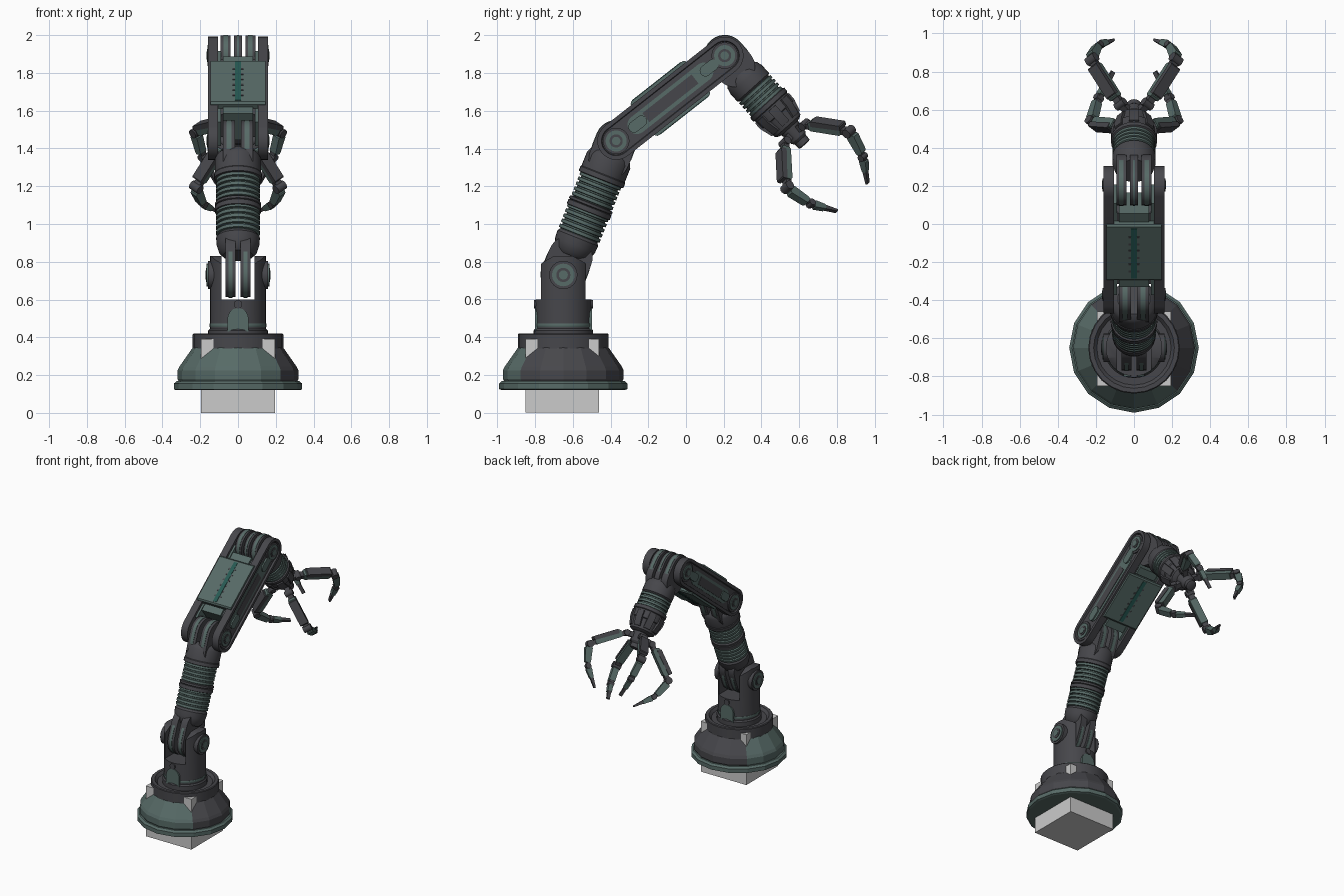
import bpy, bmesh, math
from mathutils import Matrix, Vector

if "Cube" in bpy.data.objects:
    bpy.data.objects.remove(bpy.data.objects["Cube"])


def material(name, rgb):
    m = bpy.data.materials.new(name)
    m.diffuse_color = (*rgb, 1)
    m.use_nodes = True
    m.node_tree.nodes["Principled BSDF"].inputs["Base Color"].default_value = m.diffuse_color
    return m


DARK = material("dark_metal", (0.062, 0.062, 0.070))
GREEN = material("green_metal", (0.095, 0.145, 0.135))
TEAL = material("teal_trim", (0.02, 0.10, 0.085))


def finish(name, bm, M, *mats):
    bmesh.ops.recalc_face_normals(bm, faces=bm.faces[:])
    me = bpy.data.meshes.new(name)
    bm.to_mesh(me)
    bm.free()
    ob = bpy.data.objects.new(name, me)
    ob.matrix_world = M
    for m in mats:
        if m:
            me.materials.append(m)
    bpy.context.collection.objects.link(ob)
    return ob


def lathe(name, prof, M, mat, segs=32):
    """Solid of revolution about local z from (radius, z) points."""
    bm = bmesh.new()
    rings = [[bm.verts.new((r * math.cos(2 * math.pi * i / segs), r * math.sin(2 * math.pi * i / segs), z))
              for i in range(segs)] for r, z in prof]
    for a, b in zip(rings, rings[1:]):
        for i in range(segs):
            j = (i + 1) % segs
            bm.faces.new((a[i], a[j], b[j], b[i]))
    bm.faces.new(rings[0])
    bm.faces.new(rings[-1])
    return finish(name, bm, M, mat)


def slab(name, prof, x0, x1, M, mat, recess=0):
    """Extrude a local (y, z) outline from x0 to x1; optionally recess the x1 face."""
    bm = bmesh.new()
    a = [bm.verts.new((x0, y, z)) for y, z in prof]
    b = [bm.verts.new((x1, y, z)) for y, z in prof]
    bm.faces.new(a)
    cap = bm.faces.new(b)
    for i in range(len(prof)):
        j = (i + 1) % len(prof)
        bm.faces.new((a[i], a[j], b[j], b[i]))
    bmesh.ops.recalc_face_normals(bm, faces=bm.faces[:])
    if recess:
        bmesh.ops.inset_region(bm, faces=[cap], thickness=0.022, depth=0)
        bmesh.ops.inset_region(bm, faces=[cap], thickness=0.004, depth=-recess)
    return finish(name, bm, M, mat)


def rect(y0, y1, z0, z1):
    return [(y0, z0), (y1, z0), (y1, z1), (y0, z1)]


def stadium(r, z0, z1, yc=0, n=14):
    arc = [math.pi * i / n for i in range(n + 1)]
    return ([(yc + r * math.cos(t), z1 + r * math.sin(t)) for t in arc] +
            [(yc - r * math.cos(t), z0 - r * math.sin(t)) for t in arc])


def circle(r, y, z, n=24):
    return [(y + r * math.cos(2 * math.pi * i / n), z + r * math.sin(2 * math.pi * i / n)) for i in range(n)]


def frame(p, q):
    """Local z runs from p to q in the (y, z) plane, local x stays world x."""
    d = Vector((0, q[0] - p[0], q[1] - p[1])).normalized()
    x = Vector((1, 0, 0))
    y = d.cross(x)
    M = Matrix((x, y, d)).transposed().to_4x4()
    M.translation = (0, *p)
    return M


def ribs(name, r, z0, z1, n, M, mat):
    step, prof = (z1 - z0) / n, []
    for i in range(n):
        z = z0 + i * step
        prof += [(r - 0.012, z), (r - 0.012, z + step * .25), (r, z + step * .35), (r, z + step * .95)]
    return lathe(name, prof + [(r - 0.012, z1)], M, mat)


def pivot(name, M, y, z, r, x):
    """Stepped pivot cap on both sides of a joint."""
    for s, side in ((1, "right"), (-1, "left")):
        for k, (rr, h, m) in enumerate(((1, 0, DARK), (.8, .006, GREEN), (.5, .010, DARK), (.32, .013, GREEN))):
            slab(f"{name}_{side}_{k}", circle(r * rr, y, z), s * (x - .05), s * (x + h), M, m)


def boolean(ob, cutter, op):
    mod = ob.modifiers.new(op, 'BOOLEAN')
    mod.object, mod.operation, mod.solver = cutter, op, 'EXACT'
    bpy.context.view_layer.objects.active = ob
    bpy.ops.object.modifier_apply(modifier=mod.name)
    bpy.data.objects.remove(cutter)


W = Matrix()
BASE = Matrix.Translation((0, -0.65, 0))
SHOULDER, ELBOW, WRIST, HUB = (-0.65, 0.73), (-0.37, 1.44), (0.205, 1.892), (0.70, 1.342)

# Mounting block and conical base with a two-tone shell
slab("mounting_block", rect(-0.85, -0.46, 0, 0.39), -0.195, 0.195, W, None)
lathe("base_flange", [(.325, .12), (.34, .125), (.34, .155), (.325, .168), (.3, .17)], BASE, GREEN, 16)
shell = lathe("base_shell", [(.31, .16), (.32, .18), (.32, .225), (.31, .245), (.24, .345), (.2, .345)], BASE, GREEN, 16)
shell.data.materials.append(DARK)
for f in shell.data.polygons:
    az = math.degrees(math.atan2(f.center.y, f.center.x)) % 360
    f.material_index = 0 if 140 < az < 315 else 1
lathe("base_ring", [(.235, .335), (.24, .34), (.24, .415), (.235, .42), (.212, .42), (.195, .40), (.17, .40)], BASE, DARK, 24)

# Shoulder pedestal: cylinder trimmed to rounded ears and slotted
ped = lathe("pedestal", [(.148, .39), (.148, .86)], BASE, DARK, 32)
ears = [(-.9, .3), (-.4, .3), (-.4, .765), (-.51, .77), (-.545, .80), (-.60, .83), (-.70, .83), (-.755, .80), (-.79, .77), (-.9, .765)]
boolean(ped, slab("ear_cutter", ears, -.3, .3, W, None), 'INTERSECT')
boolean(ped, slab("slot_cutter", rect(-.9, -.4, .6, .9), -.088, .088, W, None), 'DIFFERENCE')
lathe("pedestal_collar", [(.158, .40), (.158, .435), (.15, .445)], BASE, DARK)
lathe("pedestal_band", [(.15, .455), (.151, .457), (.151, .471), (.15, .473)], BASE, GREEN)
for s, side in ((-1, "front"), (1, "back")):
    R = BASE @ Matrix.Rotation(math.pi / 2, 4, 'Z')
    slab("pedestal_hatch_" + side, rect(-.055, .055, .43, .50)[:2] + stadium(.055, .43, .50)[:15], s * .10, s * .151, R, GREEN)
    slab("pedestal_stud_" + side, circle(.022, 0, .575), s * .10, s * .156, R, DARK)
pivot("shoulder_pivot", W, *SHOULDER, .075, .16)

# Lower arm: twin tongues, sleeves and ribbed bellows
L = frame(SHOULDER, ELBOW)
for s, side in ((1, "right"), (-1, "left")):
    slab("lower_tongue_" + side, stadium(.118, 0, .10), s * .013, s * .066, L, DARK)
    slab("elbow_tongue_" + side, stadium(.108, .66, .763), s * .015, s * .08, L, DARK)
    slab("lower_tongue_trim_" + side, stadium(.121, 0, .06), s * .03, s * .05, L, GREEN)
    slab("elbow_tongue_trim_" + side, stadium(.111, .70, .763), s * .035, s * .06, L, GREEN)
lathe("lower_sleeve", [(.08, .11), (.10, .13), (.113, .17), (.116, .21), (.105, .225)], L, DARK)
ribs("bellows_lower", .116, .22, .365, 5, L, GREEN)
lathe("bellows_ring", [(.11, .355), (.122, .36), (.122, .385), (.115, .388), (.122, .392), (.122, .405), (.11, .41)], L, DARK)
ribs("bellows_upper", .116, .405, .545, 5, L, GREEN)
lathe("upper_sleeve", [(.11, .54), (.127, .545), (.127, .57), (.123, .575), (.123, .655), (.112, .68), (.085, .70)], L, DARK)

# Upper arm: recessed side plates joined by a panelled block
U = frame(ELBOW, WRIST)
LEN = (Vector(WRIST) - Vector(ELBOW)).length
for s, side in ((1, "right"), (-1, "left")):
    slab("arm_plate_" + side, stadium(.1, 0, LEN), s * .105, s * .16, U, DARK, recess=.014)
    slab("arm_channel_" + side, stadium(.05, .14, LEN - .14), s * .12, s * .149, U, GREEN)
    slab("arm_rail_" + side, rect(-.03, .03, .2, LEN - .2), s * .12, s * .153, U, DARK)
    for k, z in enumerate((.09, LEN - .16)):
        slab(f"arm_pad_{side}_{k}", stadium(.03, z + .03, z + .08), s * .12, s * .159, U, GREEN)
pivot("elbow_pivot", U, 0, 0, .07, .155)
pivot("wrist_pivot", U, 0, LEN, .07, .155)
slab("arm_core", rect(-.075, .075, .13, LEN - .13), -.106, .106, U, DARK)
slab("arm_panel", [(-.115, .19), (-.105, .18), (.105, .18), (.115, .19), (.115, .54), (.105, .55), (-.105, .55), (-.115, .54)],
     -.145, .145, U, GREEN)
slab("panel_strip", rect(-.118, .118, .20, .53), -.015, .015, U, TEAL)
for i in range(6):
    slab(f"panel_notch_{i}", rect(-.117, .117, .24 + i * .045, .252 + i * .045), -.03, .03, U, DARK)
for k, (z0, z1) in enumerate(((.12, .175), (.555, .61))):
    slab(f"arm_bracket_{k}", rect(-.09, .09, z0, z1), -.08, .08, U, GREEN)
    for s in (1, -1):
        slab(f"arm_cheek_{k}_{s}", rect(-.08, .08, z0 - .06 * (1 - k), z1 + .06 * k), s * .09, s * .106, U, GREEN)

# Forearm: triple tongue, ribs and tapered gripper body
F = frame(WRIST, HUB)
for i, (a, b) in enumerate(((-.092, -.04), (-.02, .02), (.04, .092))):
    slab(f"wrist_tongue_{i}", stadium(.107, 0, .08), a, b, F, DARK)
    slab(f"wrist_tongue_trim_{i}", stadium(.110, 0, .05), a + .014, b - .014, F, GREEN)
lathe("forearm_sleeve", [(.08, .11), (.105, .14), (.113, .17), (.113, .225), (.1, .235)], F, DARK)
ribs("forearm_bellows", .112, .23, .335, 4, F, GREEN)
lathe("gripper_body", [(.105, .33), (.121, .337), (.121, .36), (.114, .365), (.112, .42), (.104, .425), (.09, .50),
                       (.075, .51), (.058, .515), (.05, .585), (.038, .60), (.038, .63), (.025, .635)], F, DARK, 24)
for i in range(8):
    R = F @ Matrix.Rotation(i * math.pi / 4, 4, 'Z')
    slab(f"gripper_lug_{i}", [(.08, .37), (.121, .375), (.119, .42), (.10, .485), (.08, .485)], -.025, .025, R, DARK)


def limb(name, p, q, t0, t1, w, M, mat):
    """Tapered bar between two (radial, axial) points."""
    p, q = Vector(p), Vector(q)
    d = (q - p).normalized()
    n = Vector((d.y, -d.x))
    c = d * min(t0, t1) * .4
    pts = [p + n * t0 * .7, p + c + n * t0, q - c + n * t1, q + n * t1 * .7,
           q - n * t1 * .7, q - c - n * t1, p + c - n * t0, p - n * t0 * .7]
    return slab(name, [tuple(v) for v in pts], -w, w, M, mat)


# Four identical fingers set diagonally around the gripper axis
K = [(.10, .555), (.312, .74), (.262, .888), (.155, 1.01)]
for i in range(4):
    R = F @ Matrix.Rotation(math.pi / 4 + i * math.pi / 2, 4, 'Z')
    f = f"finger_{i}_"
    limb(f + "mount", (.03, .545), K[0], .02, .018, .018, R, DARK)
    limb(f + "proximal_core", K[0], K[1], .016, .016, .020, R, DARK)
    limb(f + "proximal_shell", (.135, .575), (.29, .705), .027, .031, .027, R, GREEN)
    limb(f + "proximal_guard", (.16, .572), (.305, .695), .016, .014, .031, R, DARK)
    limb(f + "middle_core", K[1], K[2], .014, .013, .017, R, DARK)
    limb(f + "middle_shell", (.312, .762), (.275, .868), .026, .020, .022, R, GREEN)
    limb(f + "tip", K[2], K[3], .019, .006, .012, R, DARK)
    limb(f + "tip_shell", (.252, .902), (.205, .955), .021, .014, .016, R, GREEN)
    for k, (r, w) in enumerate(((.022, .03), (.025, .03), (.019, .022))):
        slab(f"{f}knuckle_{k}", circle(r, *K[k], 16), -w, w, R, DARK)

# Smooth round surfaces while keeping hard edges; the base stays faceted
for ob in bpy.context.scene.objects:
    ob.select_set(not ob.name.startswith(("base_flange", "base_shell", "mounting")))
bpy.context.view_layer.objects.active = ped
bpy.ops.object.shade_smooth_by_angle(angle=math.radians(30))
